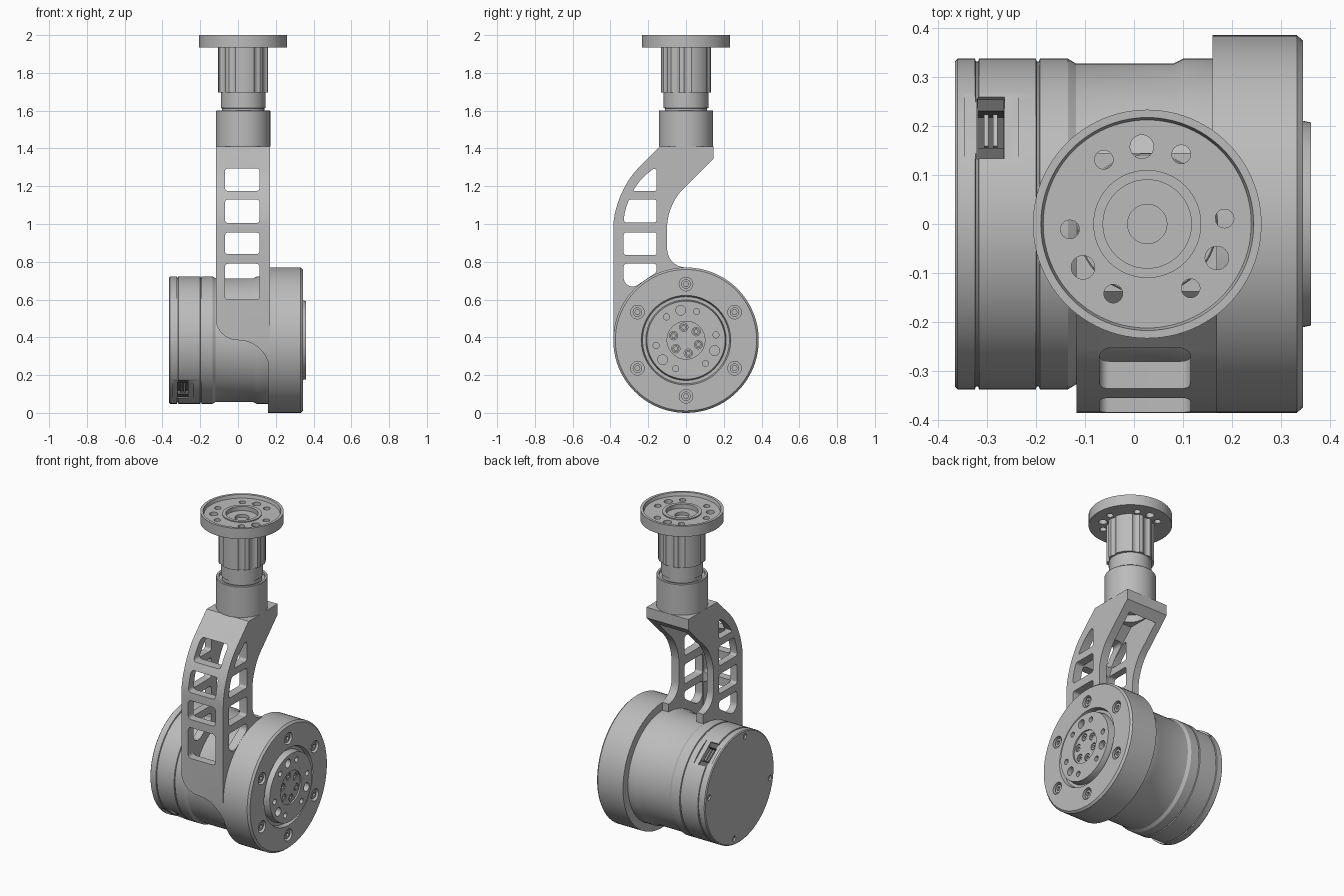
import bpy, bmesh, math
from mathutils import Matrix, Vector

if "Cube" in bpy.data.objects:
    bpy.data.objects.remove(bpy.data.objects["Cube"])

MOTOR_Z, POST_X = 0.385, 0.027


def material(name, value):
    mat = bpy.data.materials.new(name)
    mat.use_nodes = True
    colour = (value, value, value, 1)
    mat.diffuse_color = colour
    mat.node_tree.nodes["Principled BSDF"].inputs["Base Color"].default_value = colour
    return mat


GREY = material("machined grey", 0.5)
DARK = material("dark connector", 0.12)


def finish(name, bm, mat=GREY):
    bmesh.ops.recalc_face_normals(bm, faces=bm.faces)
    mesh = bpy.data.meshes.new(name)
    bm.to_mesh(mesh)
    bm.free()
    mesh.materials.append(mat)
    obj = bpy.data.objects.new(name, mesh)
    bpy.context.collection.objects.link(obj)
    return obj


def place(axis, u, v, h):
    """Point on the motor axis (X) or the post axis (Z)."""
    if axis == "X":
        return Vector((h, u, v + MOTOR_Z))
    return Vector((u + POST_X, v, h))


def spin(bm, profile, axis, cu=0, cv=0, n=96):
    """Closed solid of revolution from (radius, height) points."""
    rings = []
    for r, h in profile:
        steps = n if r > 0 else 1
        rings.append([bm.verts.new(place(axis, cu + r * math.cos(math.tau * i / n),
                                         cv + r * math.sin(math.tau * i / n), h))
                      for i in range(steps)])
    for a, b in zip(rings, rings[1:]):
        for i in range(n):
            j = (i + 1) % n
            quad = [a[i % len(a)], a[j % len(a)], b[j % len(b)], b[i % len(b)]]
            bm.faces.new(list(dict.fromkeys(quad)))


def lathe(name, profile, axis):
    bm = bmesh.new()
    spin(bm, profile, axis)
    return finish(name, bm)


def rods(name, axis, ring, start, count, r, h0, h1, n=24):
    """Circle of equal cylinders, first one at start degrees."""
    bm = bmesh.new()
    for k in range(count):
        a = math.radians(start) + math.tau * k / count
        spin(bm, [(0, h0), (r, h0), (r, h1), (0, h1)], axis,
             ring * math.cos(a), ring * math.sin(a), n)
    return finish(name, bm)


def rounded(corners, steps=10):
    """Outline from (x, y, tangent length) corners."""
    out = []
    for i, (x, y, d) in enumerate(corners):
        v = Vector((x, y))
        if d == 0:
            out.append(v)
            continue
        p = v + (Vector(corners[i - 1][:2]) - v).normalized() * d
        q = v + (Vector(corners[(i + 1) % len(corners)][:2]) - v).normalized() * d
        c1, c2 = p.lerp(v, 0.55), q.lerp(v, 0.55)
        for s in range(steps + 1):
            t = s / steps
            out.append(p * (1 - t) ** 3 + c1 * 3 * t * (1 - t) ** 2
                       + c2 * 3 * t * t * (1 - t) + q * t ** 3)
    return out


def prism(name, corners, axis, lo, hi):
    """Rounded outline in YZ pushed along X, or in XZ pushed along Y."""
    bm = bmesh.new()
    ends = [[bm.verts.new((h, p.x, p.y) if axis == "X" else (p.x, h, p.y))
             for p in rounded(corners)] for h in (lo, hi)]
    bm.faces.new(ends[0])
    bm.faces.new(ends[1])
    for i in range(len(ends[0])):
        bm.faces.new((ends[0][i - 1], ends[0][i], ends[1][i], ends[1][i - 1]))
    return finish(name, bm)


def rect(x0, z0, x1, z1, d):
    return [(x0, z0, d), (x1, z0, d), (x1, z1, d), (x0, z1, d)]


def block(name, angle, x, radius, along, size, mat=GREY):
    """Box on the motor barrel: size is (x, radial, tangential)."""
    bm = bmesh.new()
    m = (Matrix.Translation((0, 0, MOTOR_Z)) @ Matrix.Rotation(math.radians(angle), 4, "X")
         @ Matrix.Translation((x, radius, along)) @ Matrix.Diagonal((*size, 1)))
    bmesh.ops.create_cube(bm, size=1, matrix=m)
    return finish(name, bm, mat)


def cut(obj, *cutters):
    for c in cutters:
        mod = obj.modifiers.new("cut", "BOOLEAN")
        mod.operation, mod.solver, mod.object = "DIFFERENCE", "EXACT", c
        graph = bpy.context.evaluated_depsgraph_get()
        mesh = bpy.data.meshes.new_from_object(obj.evaluated_get(graph))
        obj.modifiers.clear()
        obj.data = mesh
        bpy.data.objects.remove(c)
    obj.data.materials.clear()
    obj.data.materials.append(GREY)


# Motor barrel with seams, end screw holes and two connector pockets
barrel = lathe("motor_barrel", [
    (0, -.365), (.331, -.365), (.337, -.36), (.337, -.324), (.331, -.322), (.331, -.318),
    (.337, -.316), (.337, -.2), (.331, -.198), (.331, -.194), (.337, -.192), (.337, -.135),
    (.327, -.118), (.327, .08), (.337, .1), (.337, .165), (0, .165)], "X")
cut(barrel, rods("cutter", "X", .3, 10, 4, .016, -.4, -.355))
for side, angle in (("back", 53), ("front", 233)):
    cut(barrel, block("cutter", angle, -.29, .376, 0, (.11, .1, .3)),
        block("cutter", angle, -.292, .34, 0, (.056, .1, .156)))
    block(side + "_connector_base", angle, -.292, .293, 0, (.054, .01, .154), DARK)
    for end in (-1, 1):
        block(side + "_connector_end", angle, -.292, .305, end * .062, (.054, .03, .03), DARK)
        block(side + "_connector_pin", angle, -.292 + end * .009, .307, 0, (.009, .02, .08))

# Output flange and hub with bolt circles
flange = lathe("motor_flange", [
    (0, .16), (.385, .16), (.385, .332), (.374, .344), (.237, .344), (.23, .32),
    (.213, .32), (.21, .345), (.207, .361), (.1, .361), (.1, .352), (0, .352)], "X")
cut(flange, rods("cutter", "X", .297, 90, 6, .036, .315, .4),
    rods("cutter", "X", .161, 10, 6, .016, .33, .4),
    rods("cutter", "X", .161, 100, 3, .026, .33, .4),
    rods("cutter", "X", .07, 100, 6, .022, .338, .4))
for name, ring, start, r, h0, h1 in (("flange_bolts", .297, 90, .025, .31, .336),
                                     ("hub_bolts", .07, 100, .018, .33, .35)):
    bolts = rods(name, "X", ring, start, 6, r, h0, h1)
    cut(bolts, rods("cutter", "X", ring, start, 6, r * .55, h1 - .012, h1 + .05, 6))

# Hollow bent arm, open at the back
arm = prism("bent_arm", [
    (-.385, 0, .384), (-.385, 1.163, .18), (-.138, 1.41, 0), (.145, 1.41, 0), (.145, 1.345, 0),
    (-.1, 1.1, .11), (-.1, .77, .099), (0, .77, 0), (0, 0, 0)], "X", -.117, .169)
cut(arm,
    prism("cutter", [(-.335, .55, 0), (-.335, 1.142, .16), (-.112, 1.365, 0),
                     (.1, 1.365, 0), (.1, .55, 0)], "X", -.073, .118),
    prism("cutter", [(-.3, -.1, 0), (-.3, .62, 0), (-.118, .62, 0), (-.118, .385, .116),
                     (.167, .385, .166), (.167, -.1, 0)], "Y", -.5, .1),
    rods("cutter", "Z", 0, 0, 1, .092, 1.33, 1.5, 48))

# Side and front windows of the arm
for outline in (
        [(-.282, 1.174, .012), (-.155, 1.174, .015), (-.155, 1.305, .03), (-.235, 1.243, .04)],
        [(-.33, 1.008, .015), (-.155, 1.008, .015), (-.155, 1.13, .015),
         (-.302, 1.13, .012), (-.325, 1.065, .03)],
        rect(-.33, .835, -.155, .956, .015),
        [(-.33, .79, .015), (-.33, .68, .035), (-.275, .665, .02),
         (-.155, .745, .015), (-.155, .79, .015)]):
    cut(arm, prism("cutter", outline, "X", -.3, .3))
for z0, z1 in ((1.174, 1.295), (1.005, 1.13), (.84, .956), (.6, .79)):
    cut(arm, prism("cutter", rect(-.07, z0, .115, z1, .02), "Y", -.5, -.1))

# Post: collar, neck, fluted shaft and top plate
lathe("collar", [(0, 1.409), (.144, 1.409), (.144, 1.597), (.141, 1.601), (.129, 1.601),
                 (.129, 1.585), (0, 1.585)], "Z")
lathe("neck", [(0, 1.58), (.112, 1.58), (.112, 1.612), (.118, 1.614), (.118, 1.7), (0, 1.7)], "Z")
shaft = lathe("fluted_shaft", [(0, 1.695), (.133, 1.695), (.133, 1.94), (0, 1.94)], "Z")
plate = lathe("top_plate", [
    (0, 1.935), (.233, 1.935), (.233, 2), (.217, 2), (.212, 1.98), (.11, 1.98), (.11, 1.986),
    (.09, 1.986), (.09, 1.96), (.04, 1.96), (.04, 1.942), (0, 1.942)], "Z")
for start, count, r in ((4, 6, .019), (94, 3, .024)):
    cut(plate, rods("cutter", "Z", .158, start, count, r, 1.9, 2.1))
    cut(shaft, rods("cutter", "Z", .158, start, count, r + .014, 1.6, 2.1))

# Smooth round surfaces, keep machined edges sharp
for obj in bpy.context.scene.objects:
    obj.select_set(obj.type == "MESH")
bpy.context.view_layer.objects.active = arm
bpy.ops.object.shade_smooth_by_angle(angle=math.radians(30))
